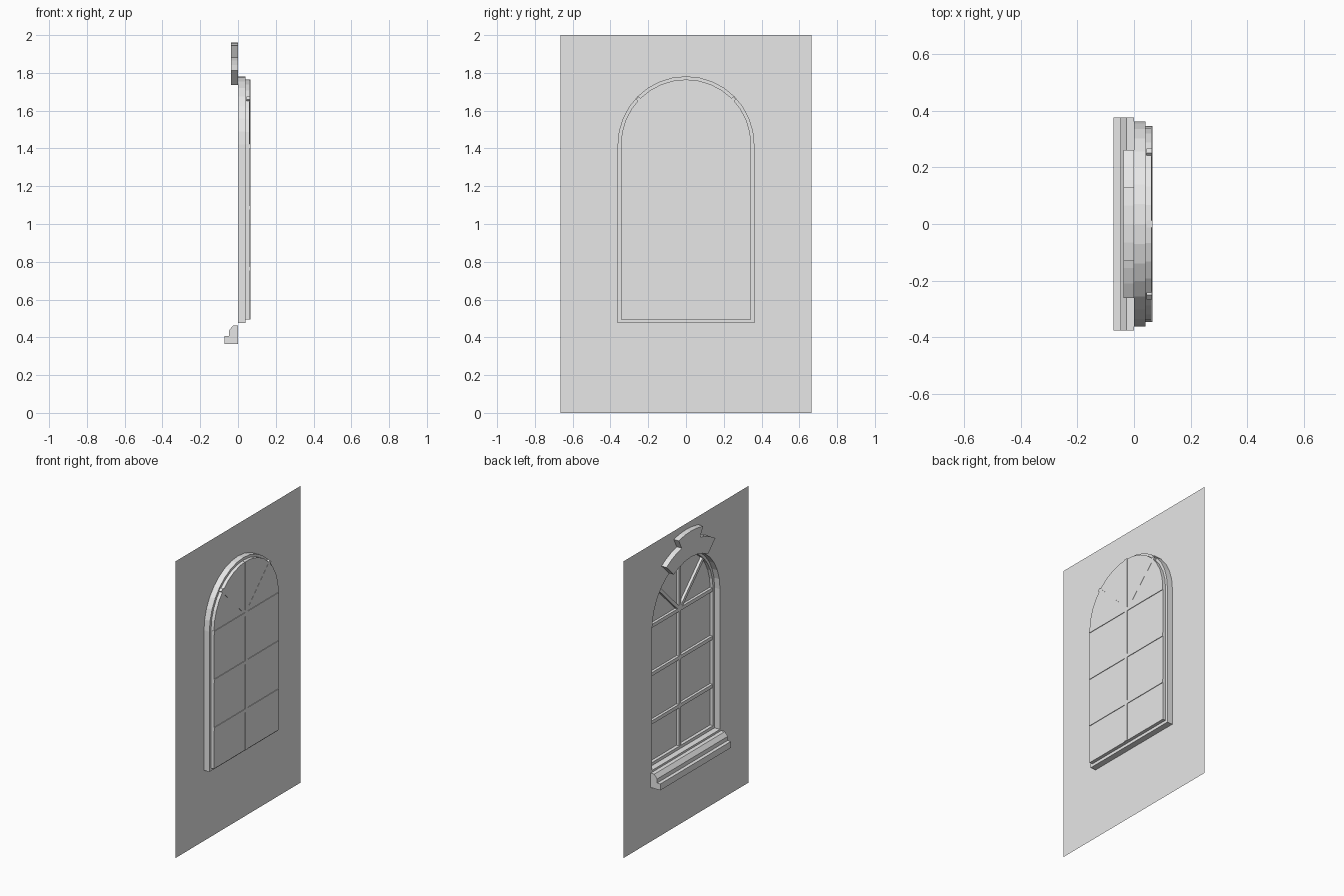
import bpy
import bmesh
from math import sin, cos, pi, radians

if "Cube" in bpy.data.objects:
    bpy.data.objects.remove(bpy.data.objects["Cube"])

GREY = (0.8, 0.8, 0.8, 1)
plaster = bpy.data.materials.new("light_grey")
plaster.use_nodes = True
plaster.diffuse_color = GREY
plaster.node_tree.nodes["Principled BSDF"].inputs["Base Color"].default_value = GREY

SPRING = 1.42     # height where the arch starts
SEGMENTS = 16


def finish(name, bm):
    mesh = bpy.data.meshes.new(name)
    bm.to_mesh(mesh)
    bm.free()
    mesh.materials.append(plaster)
    obj = bpy.data.objects.new(name, mesh)
    bpy.context.scene.collection.objects.link(obj)
    return obj


def arch(r, bottom):
    """Arched outline as (y, z), from bottom right round to bottom left."""
    curve = [(r * cos(pi * i / SEGMENTS), SPRING + r * sin(pi * i / SEGMENTS))
             for i in range(SEGMENTS + 1)]
    return [(r, bottom)] + curve + [(-r, bottom)]


def arc(r, start, end, steps):
    """Points (y, z) round the arch centre, angles from vertical in degrees."""
    angles = [radians(start + (end - start) * i / steps) for i in range(steps + 1)]
    return [(r * sin(a), SPRING + r * cos(a)) for a in angles]


def prism(name, points, offset):
    """Closed solid made by sweeping a polygon along an offset."""
    bm = bmesh.new()
    face = bm.faces.new([bm.verts.new(p) for p in points])
    swept = bmesh.ops.extrude_face_region(bm, geom=[face], use_keep_orig=True)
    moved = [v for v in swept["geom"] if isinstance(v, bmesh.types.BMVert)]
    bmesh.ops.translate(bm, verts=moved, vec=offset)
    bmesh.ops.recalc_face_normals(bm, faces=bm.faces)
    return finish(name, bm)


def bar(name, start, end, width, back):
    """Flat glazing bar between two (y, z) points."""
    dy, dz = end[0] - start[0], end[1] - start[1]
    length = (dy * dy + dz * dz) ** 0.5
    ny, nz = -dz / length * width / 2, dy / length * width / 2
    corners = [(start[0] + ny, start[1] + nz), (end[0] + ny, end[1] + nz),
               (end[0] - ny, end[1] - nz), (start[0] - ny, start[1] - nz)]
    return prism(name, [(0.044, y, z) for y, z in corners], (back - 0.044, 0, 0))


OUTER = arch(0.362, 0.475)
INNER = arch(0.345, 0.495)

# Wall sheet with an arched opening, in two halves
bm = bmesh.new()
half = OUTER[:SEGMENTS // 2 + 2]
for side in (1, -1):
    outline = [(0, 0), (0.665, 0), (0.665, 2), (0, 2)] + half[::-1] + [(0, half[0][1])]
    face = bm.faces.new([bm.verts.new((0, side * y, z)) for y, z in outline])
    if side < 0:
        face.normal_flip()
bmesh.ops.remove_doubles(bm, verts=bm.verts, dist=0.0001)
finish("wall", bm)

# Stepped reveal and frame, closed by the glass
bm = bmesh.new()
loops = [[bm.verts.new((x, y, z)) for y, z in shape]
         for x, shape in ((0, OUTER), (0.04, OUTER), (0.04, INNER), (0.062, INNER))]
for a, b in zip(loops, loops[1:]):
    for i in range(len(a)):
        j = (i + 1) % len(a)
        bm.faces.new((a[i], a[j], b[j], b[i]))
bmesh.ops.recalc_face_normals(bm, faces=bm.faces)
finish("reveal_and_frame", bm)

bm = bmesh.new()
bm.faces.new([bm.verts.new((0.062, y, z)) for y, z in INNER])
finish("glass", bm)

# Glazing bars
bar("upright_bar", (0, 0.495), (0, 1.765), 0.024, 0.066)
for i in range(3):
    z = 0.762 + 0.325 * i
    bar("cross_bar", (-0.345, z), (0.345, z), 0.024, 0.066)
for side in (1, -1):
    bar("fan_bar", (0, 1.412), (side * 0.258, 1.668), 0.022, 0.063)

# Moulded sill
sill = [(0, 0.365), (-0.072, 0.365), (-0.072, 0.408), (-0.048, 0.408),
        (-0.048, 0.435), (-0.027, 0.462), (0, 0.462)]
prism("sill", [(x, -0.376, z) for x, z in sill], (0, 0.752, 0))

# Arched head ornament with a raised keystone
head = (arc(0.365, -30, 30, 6) + arc(0.472, 33.5, 12, 3)
        + arc(0.54, 14, -14, 4) + arc(0.472, -12, -33.5, 3))
prism("keystone_head", [(0, y, z) for y, z in head], (-0.037, 0, 0))
